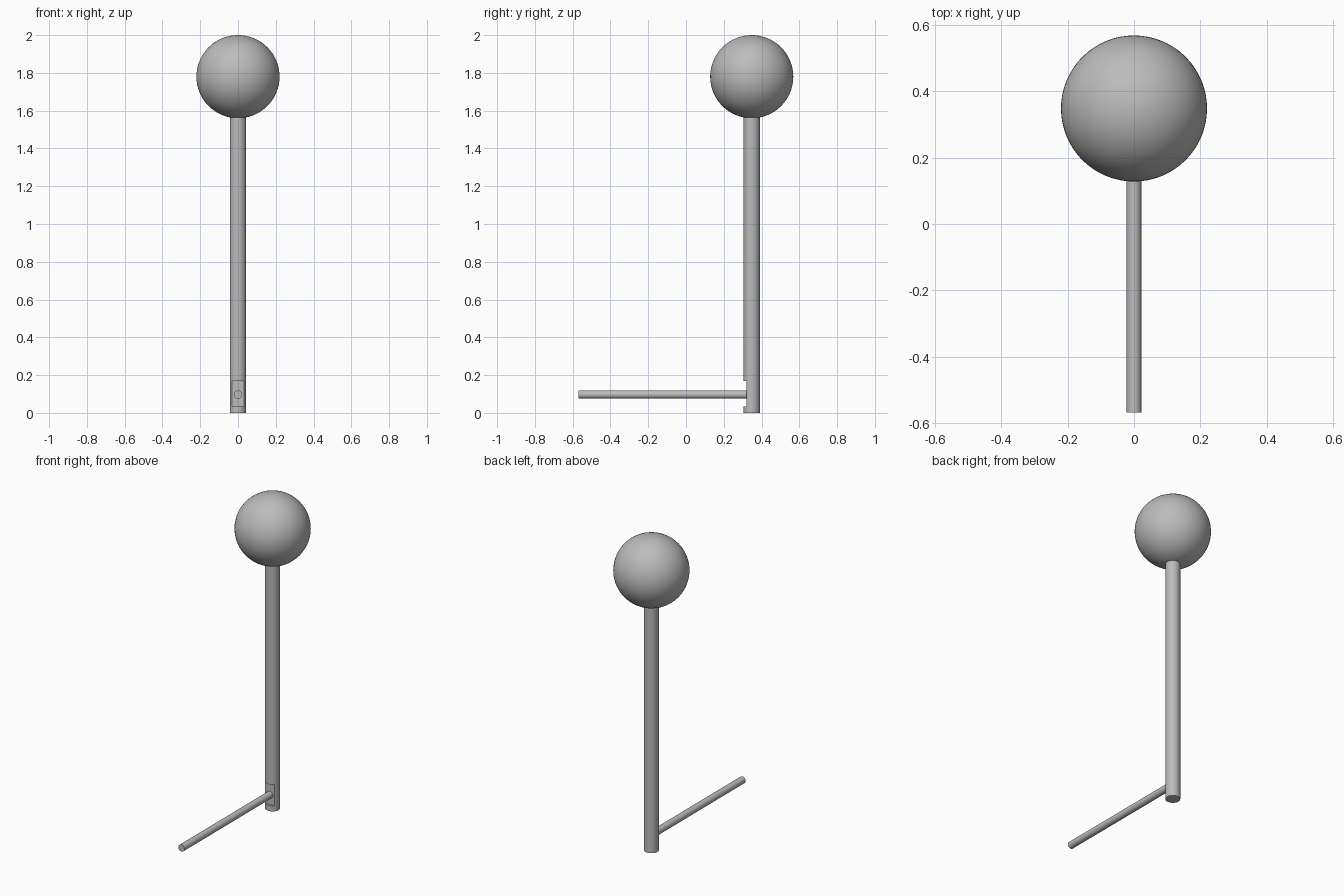
import bpy
import math

if "Cube" in bpy.data.objects:
    bpy.data.objects.remove(bpy.data.objects["Cube"], do_unlink=True)

POST_Y = 0.348
ROD_Z = 0.097

grey = bpy.data.materials.new("plain grey")
grey.use_nodes = True
color = (0.5, 0.5, 0.5, 1)
grey.diffuse_color = color
grey.node_tree.nodes["Principled BSDF"].inputs["Base Color"].default_value = color


def finish(name):
    """Name the active object, give it its colour and smooth its round faces."""
    ob = bpy.context.object
    ob.name = name
    ob.data.materials.append(grey)
    bpy.ops.object.shade_smooth_by_angle(angle=math.radians(30))
    return ob


def cylinder(name, radius, length, location, rotation=(0, 0, 0)):
    bpy.ops.mesh.primitive_cylinder_add(vertices=64, radius=radius, depth=length,
                                        location=location, rotation=rotation)
    return finish(name)


# Ball on top
bpy.ops.mesh.primitive_uv_sphere_add(segments=64, ring_count=32, radius=0.22,
                                     location=(0, POST_Y, 1.78))
finish("ball")

# Upright post, running a little way into the ball
post = cylinder("post", 0.043, 1.6, (0, POST_Y, 0.8))

# Flat notch cut in the front of the post, near the foot
bpy.ops.mesh.primitive_cube_add(size=1, location=(0, 0.27, 0.1025))
cutter = bpy.context.object
cutter.name = "notch_cutter"
cutter.scale = (0.2, 0.1, 0.135)
cutter.hide_render = True
cutter.hide_viewport = True
notch = post.modifiers.new("notch", 'BOOLEAN')
notch.operation = 'DIFFERENCE'
notch.solver = 'EXACT'
notch.object = cutter

# Thin rod reaching forward from the notch
rod_front, rod_back = -0.568, 0.33
cylinder("rod", 0.022, rod_back - rod_front,
         (0, (rod_front + rod_back) / 2, ROD_Z), (math.pi / 2, 0, 0))
